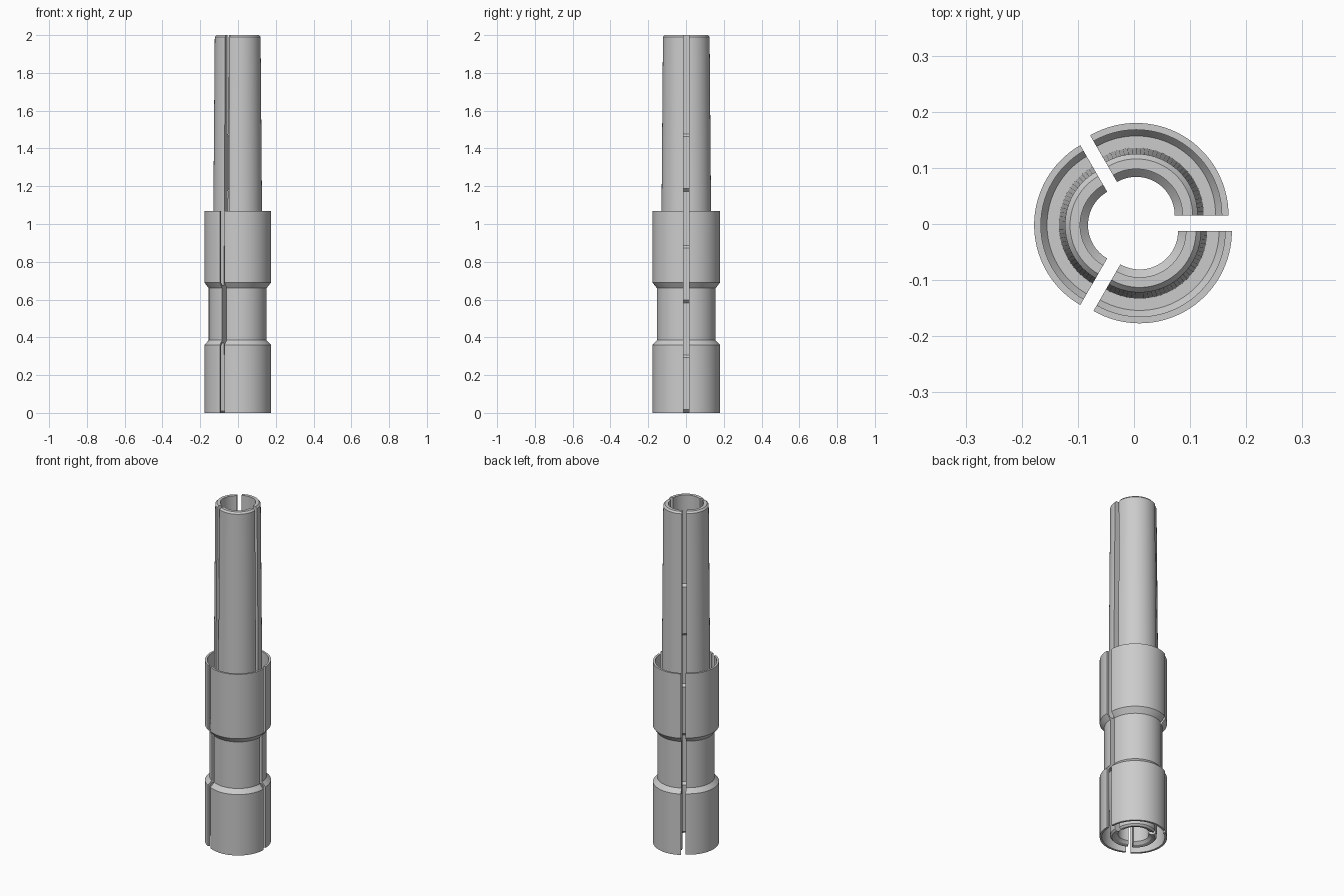
import bpy, bmesh, math

if "Cube" in bpy.data.objects:
    bpy.data.objects.remove(bpy.data.objects["Cube"])

STEPS = 32                 # facets per 120 degree segment
metal = bpy.data.materials.new("grey_metal")
metal.diffuse_color = (0.6, 0.6, 0.6, 1)
metal.use_nodes = True
metal.node_tree.nodes["Principled BSDF"].inputs["Base Color"].default_value = metal.diffuse_color

# Closed (radius, height) section: sleeve and slightly tapered tube joined by a web at the neck
outer = [
    (0.1525, 0.0), (0.1645, 0.0),                      # lower sleeve
    (0.1645, 0.36), (0.1415, 0.385),                   # waist
    (0.1415, 0.66), (0.1645, 0.69),
    (0.1645, 1.07), (0.1525, 1.07),                    # upper sleeve rim
    (0.1525, 0.69), (0.1415, 0.675), (0.1203, 0.675),  # floor between sleeve and tube
    (0.1095, 1.99), (0.1005, 2.0), (0.0825, 2.0),      # tube tip
]

# Stepped bore: three narrow lands with sloped ends
bore = []
for low, high in ((1.18, 1.47), (0.59, 0.88), (0.012, 0.30)):
    bore += [(0.0825, high + 0.007), (0.0685, high - 0.007),
             (0.0685, low + 0.007), (0.0825, max(low - 0.007, 0.0))]

# Lower tube end and hollow under the web
foot = [(0.1005, 0.0), (0.11, 0.01), (0.1203, 0.37), (0.1415, 0.37), (0.1525, 0.355)]
section = outer + bore + foot


def collet_segment(name, start, centre):
    """Sweep the section through 120 degrees about an offset centre."""
    bm = bmesh.new()
    rows = []
    for i in range(STEPS + 1):
        a = math.radians(start + 120 * i / STEPS)
        rows.append([bm.verts.new((centre[0] + r * math.cos(a),
                                   centre[1] + r * math.sin(a), z)) for r, z in section])
    n = len(section)
    for a, b in zip(rows, rows[1:]):
        for j in range(n):
            k = (j + 1) % n
            bm.faces.new((a[j], b[j], b[k], a[k]))
    # flat cut faces
    bm.faces.new(rows[0])
    bm.faces.new(rows[-1][::-1])
    bmesh.ops.recalc_face_normals(bm, faces=bm.faces)
    mesh = bpy.data.meshes.new(name)
    bm.to_mesh(mesh)
    bm.free()
    mesh.materials.append(metal)
    ob = bpy.data.objects.new(name, mesh)
    bpy.context.collection.objects.link(ob)
    bpy.ops.object.select_all(action='DESELECT')
    ob.select_set(True)
    bpy.context.view_layer.objects.active = ob
    bpy.ops.object.shade_smooth_by_angle(angle=math.radians(25))


# Three segments spread apart, leaving slits between them
collet_segment("back_right_segment", 0, (0.004, 0.0155))
collet_segment("left_segment", 120, (-0.0135, -0.002))
collet_segment("front_right_segment", 240, (0.010, -0.0125))
